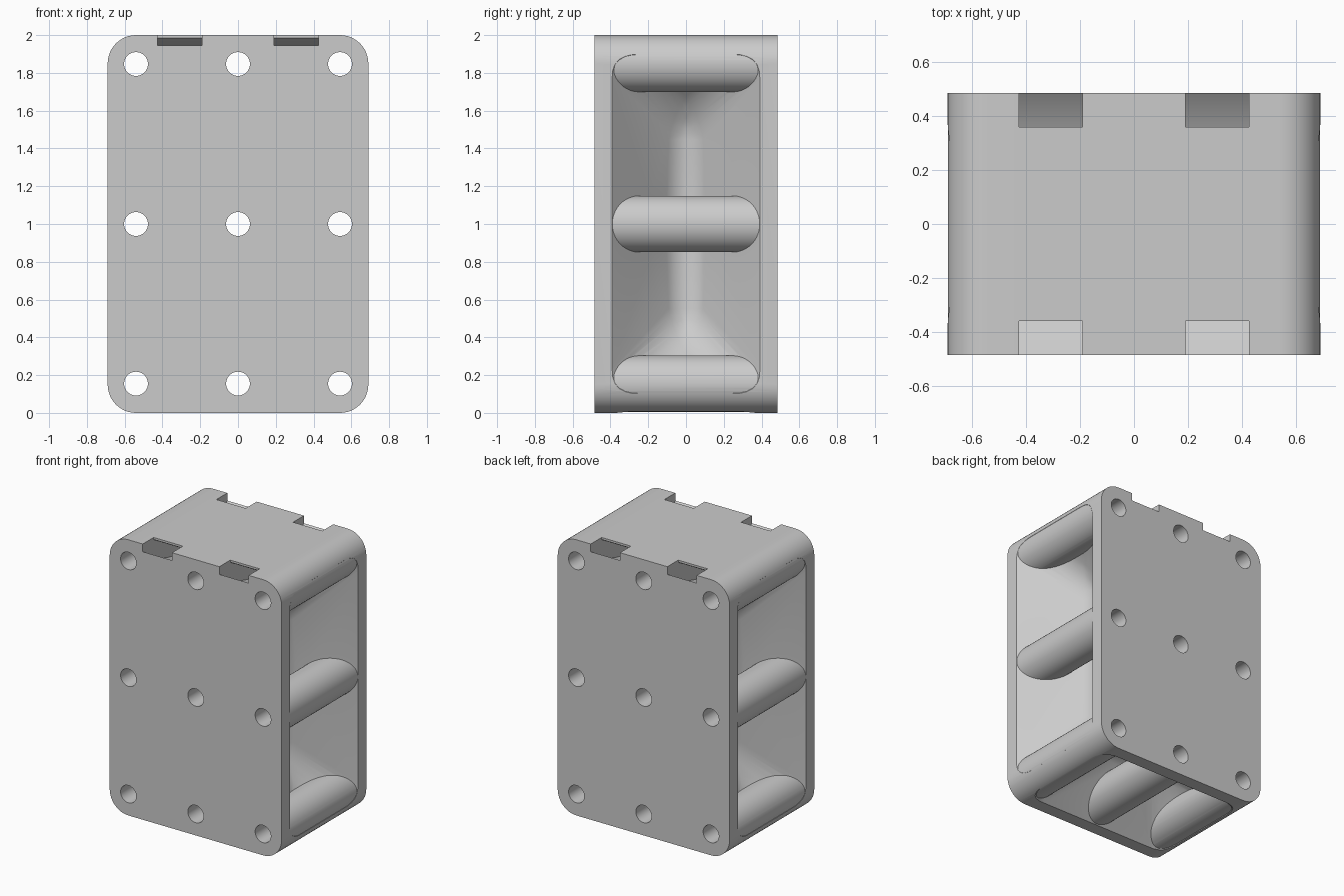
import bpy, bmesh, math
from mathutils import Matrix, Vector

cube = bpy.data.objects.get("Cube")
if cube:
    bpy.data.objects.remove(cube, do_unlink=True)

HX, HY, TOP = 0.69, 0.485, 2.0      # half width, half depth, height
RIM = 0.08                          # plate and rim thickness
POST_R, HOLE_R = 0.15, 0.063
COLUMNS, ROWS = (-0.54, 0, 0.54), (0.155, 1.0, 1.847)

grey = bpy.data.materials.new("plain_grey")
grey.use_nodes = True
grey.diffuse_color = (0.6, 0.6, 0.6, 1)
grey.node_tree.nodes["Principled BSDF"].inputs["Base Color"].default_value = grey.diffuse_color


def add_object(name, bm):
    bmesh.ops.recalc_face_normals(bm, faces=bm.faces)
    mesh = bpy.data.meshes.new(name)
    bm.to_mesh(mesh)
    bm.free()
    mesh.materials.append(grey)
    obj = bpy.data.objects.new(name, mesh)
    bpy.context.collection.objects.link(obj)
    return obj


def extrude(name, points, direction):
    """Prism from a closed outline."""
    bm = bmesh.new()
    face = bm.faces.new([bm.verts.new(p) for p in points])
    moved = bmesh.ops.extrude_face_region(bm, geom=[face], use_keep_orig=True)["geom"]
    bmesh.ops.translate(bm, vec=direction,
                        verts=[v for v in moved if isinstance(v, bmesh.types.BMVert)])
    return add_object(name, bm)


def rod(name, x, z, radius, half):
    """Cylinder running front to back."""
    ring = [(x + radius * math.cos(a), -half, z + radius * math.sin(a))
            for a in (math.tau * i / 48 for i in range(48))]
    return extrude(name, ring, (0, 2 * half, 0))


def pocket(name, half_long, place):
    """Straight-rimmed pocket with 45 degree walls and rounded inner creases."""
    half = HY - RIM
    bm = bmesh.new()
    corners = [(sx * half_long, sy * half) for sx, sy in ((1, 1), (-1, 1), (-1, -1), (1, -1))]
    outer = [bm.verts.new((x, y, -0.1)) for x, y in corners]
    mouth = [bm.verts.new((x, y, 0)) for x, y in corners]
    a, b = (bm.verts.new((s * (half_long - half), 0, half)) for s in (1, -1))
    bm.faces.new(outer)
    for i in range(4):
        j = (i + 1) % 4
        bm.faces.new((outer[i], outer[j], mouth[j], mouth[i]))
    for loop in ((mouth[0], mouth[1], b, a), (mouth[1], mouth[2], b),
                 (mouth[2], mouth[3], a, b), (mouth[3], mouth[0], a)):
        bm.faces.new(loop)
    bmesh.ops.recalc_face_normals(bm, faces=bm.faces)
    creases = [e for e in bm.edges if a in e.verts or b in e.verts
               or (e.verts[0] in outer) != (e.verts[1] in outer)]
    bmesh.ops.bevel(bm, geom=creases, offset=0.13, offset_type='OFFSET',
                    segments=6, profile=0.5, affect='EDGES', clamp_overlap=True)
    bmesh.ops.transform(bm, matrix=place, verts=bm.verts)
    return add_object(name, bm)


def combine(target, tool, operation):
    mod = target.modifiers.new(tool.name, 'BOOLEAN')
    mod.operation, mod.solver, mod.object = operation, 'EXACT', tool
    bpy.context.view_layer.objects.active = target
    bpy.ops.object.modifier_apply(modifier=mod.name)
    bpy.data.objects.remove(tool, do_unlink=True)


# Block with rounded upright outline
outline = []
for quadrant, (sx, sz) in enumerate(((1, 1), (-1, 1), (-1, -1), (1, -1))):
    for i in range(13):
        a = (quadrant + i / 12) * math.pi / 2
        outline.append((sx * (HX - POST_R) + POST_R * math.cos(a), -HY,
                        TOP / 2 + sz * (TOP / 2 - POST_R) + POST_R * math.sin(a)))
body = extrude("spacer_block", outline, (0, 2 * HY, 0))

# Side and bottom pockets
for side in (1, -1):
    place = Matrix.Translation((side * HX, 0, TOP / 2)) @ Matrix.Rotation(-side * math.pi / 2, 4, 'Y')
    combine(body, pocket("side_pocket", TOP / 2 - RIM, place), 'DIFFERENCE')
combine(body, pocket("bottom_pocket", HX - RIM, Matrix.Identity(4)), 'DIFFERENCE')

# Posts around the holes that cross a pocket
posts = [(x, z) for x in COLUMNS for z in ROWS if x or z < 0.5]
for x, z in posts:
    combine(body, rod("post", x, z, POST_R - 0.0007, HY - RIM / 2), 'UNION')

# Bolt holes
for x in COLUMNS:
    for z in ROWS:
        combine(body, rod("bolt_hole", x, z, HOLE_R, HY + 0.1), 'DIFFERENCE')

# Curved strap channels dipping under the top face
CENTRE_Z, OUTER, INNER = 2.52, 0.753, 0.645


def arc(radius, reach):
    limit = math.asin(reach / radius)
    return [(radius * math.sin(t), CENTRE_Z - radius * math.cos(t))
            for t in (limit * (i / 12 - 1) for i in range(25))]


profile = arc(OUTER, 0.5) + [(0.5, 2.1), (0.36, 2.1)] + arc(INNER, 0.36)[::-1] + [(-0.36, 2.1), (-0.5, 2.1)]
for x in (-0.425, 0.19):
    combine(body, extrude("strap_channel", [(x, y, z) for y, z in profile], (0.235, 0, 0)), 'DIFFERENCE')

# Smooth rounded surfaces, keep edges sharp
bpy.ops.object.select_all(action='DESELECT')
body.select_set(True)
bpy.context.view_layer.objects.active = body
bpy.ops.object.shade_smooth_by_angle(angle=math.radians(25))
